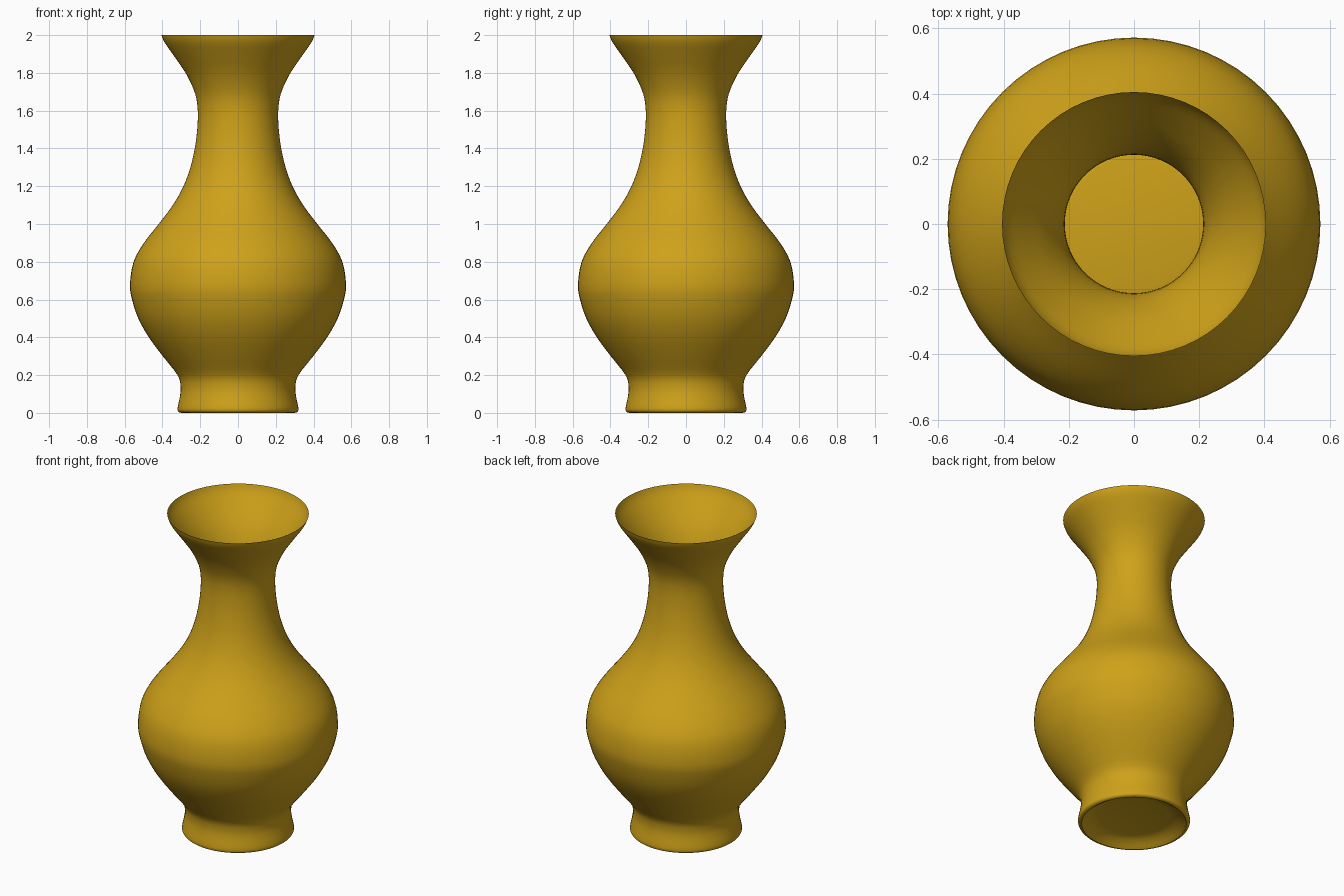
import bpy, bmesh, math

if "Cube" in bpy.data.objects:
    bpy.data.objects.remove(bpy.data.objects["Cube"])

SEGMENTS = 64
SUB = 3

# Profile as (radius, height), from underside centre to the lip
floor = [(0.20, 0.045), (0.25, 0.035), (0.28, 0.012)]
wall = [(0.30, 0.0), (0.315, 0.006), (0.32, 0.025), (0.307, 0.09), (0.304, 0.14),
        (0.32, 0.20), (0.398, 0.30), (0.472, 0.40), (0.528, 0.50), (0.561, 0.60),
        (0.572, 0.68), (0.553, 0.80), (0.498, 0.90), (0.420, 1.00), (0.345, 1.10),
        (0.289, 1.20), (0.252, 1.30), (0.229, 1.40), (0.216, 1.50), (0.213, 1.60),
        (0.227, 1.69), (0.272, 1.79), (0.332, 1.88), (0.388, 1.96), (0.405, 2.0)]


def smooth_path(pts, sub):
    """Catmull-Rom curve through the profile points."""
    out = []
    for i in range(len(pts) - 1):
        p0, p1 = pts[max(i - 1, 0)], pts[i]
        p2, p3 = pts[i + 1], pts[min(i + 2, len(pts) - 1)]
        for s in range(sub):
            t = s / sub
            out.append(tuple(0.5 * (2 * b + (c - a) * t + (2 * a - 5 * b + 4 * c - d) * t ** 2
                                    + (3 * b - a - 3 * c + d) * t ** 3)
                             for a, b, c, d in zip(p0, p1, p2, p3)))
    return out + [pts[-1]]


# Lathe the thin-walled vase, open at the top with a recessed base
bm = bmesh.new()
rings = []
for r, z in floor + smooth_path(wall, SUB):
    rings.append([bm.verts.new((r * math.cos(2 * math.pi * k / SEGMENTS),
                                r * math.sin(2 * math.pi * k / SEGMENTS), z))
                  for k in range(SEGMENTS)])
for lower, upper in zip(rings, rings[1:]):
    for k in range(SEGMENTS):
        n = (k + 1) % SEGMENTS
        bm.faces.new((lower[k], lower[n], upper[n], upper[k]))

# Base disc
centre = bm.verts.new((0, 0, 0.045))
for k in range(SEGMENTS):
    bm.faces.new((centre, rings[0][(k + 1) % SEGMENTS], rings[0][k]))

mesh = bpy.data.meshes.new("vase")
bm.to_mesh(mesh)
bm.free()
vase = bpy.data.objects.new("vase", mesh)
bpy.context.collection.objects.link(vase)

# Golden glaze
glaze = bpy.data.materials.new("golden_glaze")
glaze.diffuse_color = (0.62, 0.36, 0.01, 1)
glaze.use_nodes = True
glaze.node_tree.nodes["Principled BSDF"].inputs["Base Color"].default_value = glaze.diffuse_color
mesh.materials.append(glaze)

bpy.context.view_layer.objects.active = vase
vase.select_set(True)
bpy.ops.object.shade_smooth_by_angle(angle=math.radians(40))
